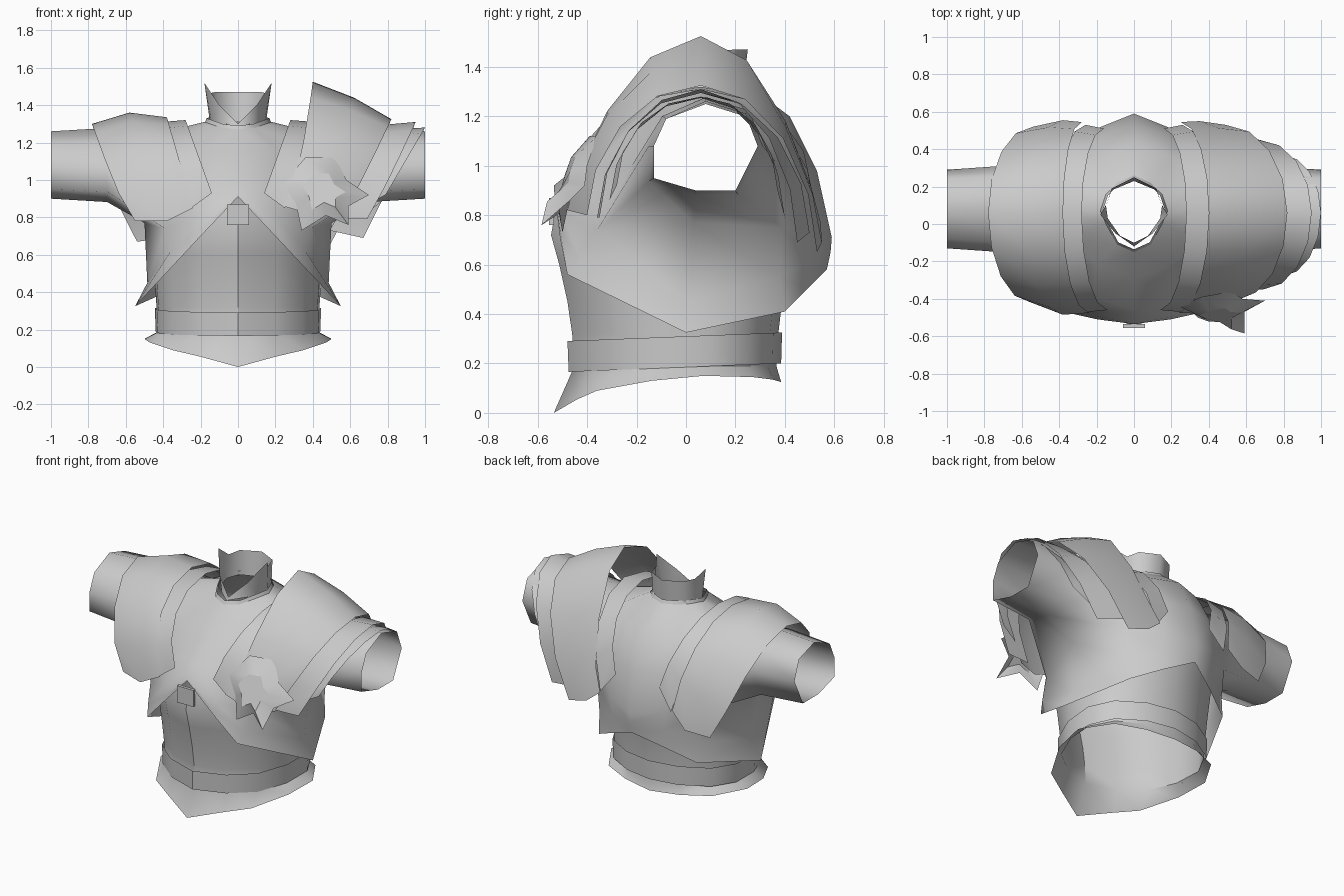
import bpy, bmesh, math
from mathutils import Vector

cube = bpy.data.objects.get("Cube")
if cube:
    bpy.data.objects.remove(cube, do_unlink=True)

grey = bpy.data.materials.new("plain_grey")
grey.use_nodes = True
tone = (0.6, 0.6, 0.6, 1)
grey.diffuse_color = tone
grey.node_tree.nodes["Principled BSDF"].inputs["Base Color"].default_value = tone


def add_grid(bm, rows, closed=False, skip=()):
    """Skin quads between rows of points, leaving out skipped cells."""
    verts = [[bm.verts.new(p) for p in row] for row in rows]
    count = len(rows[0])
    for i in range(len(rows) - 1):
        for j in range(count if closed else count - 1):
            if (i, j) in skip:
                continue
            k = (j + 1) % count
            bm.faces.new((verts[i][j], verts[i + 1][j], verts[i + 1][k], verts[i][k]))


def finish(bm, name, mirror=False, flip=False, angle=50):
    """Turn the mesh into a smooth shaded object."""
    bmesh.ops.remove_doubles(bm, verts=bm.verts, dist=0.0005)
    if flip:
        for v in bm.verts:
            v.co.x = -v.co.x
        bmesh.ops.reverse_faces(bm, faces=bm.faces)
    mesh = bpy.data.meshes.new(name)
    bm.to_mesh(mesh)
    bm.free()
    mesh.materials.append(grey)
    obj = bpy.data.objects.new(name, mesh)
    bpy.context.collection.objects.link(obj)
    bpy.ops.object.select_all(action="DESELECT")
    obj.select_set(True)
    bpy.context.view_layer.objects.active = obj
    if mirror:
        obj.modifiers.new("Mirror", "MIRROR")
        bpy.ops.object.modifier_apply(modifier="Mirror")
    bpy.ops.object.shade_smooth_by_angle(angle=math.radians(angle))
    return obj


def half_shell(name, rows, angle=50):
    """Mirrored shell; each row runs from the front centre to the back centre."""
    bm = bmesh.new()
    add_grid(bm, rows)
    return finish(bm, name, mirror=True, angle=angle)


def arch_plate(name, stations, mirror=False, flip=False, steps=8):
    """Plate arched over a shoulder; a station is its top, front and back
    points and how peaked its arch is."""
    rows = []
    for top, front, back, power in stations:
        top, front, back = Vector(top), Vector(front), Vector(back)
        row = []
        for s in range(steps + 1):
            a = math.pi * s / steps
            end = front if a <= math.pi / 2 else back
            rise = max(math.sin(a), 0)
            row.append((end.x + (top.x - end.x) * rise,
                        top.y + (end.y - top.y) * abs(math.cos(a)),
                        end.z + (top.z - end.z) * rise ** power))
        rows.append(row)
    bm = bmesh.new()
    add_grid(bm, rows)
    return finish(bm, name, mirror, flip)


# Chest shell with open armholes and sleeves
chest = [
    [(0, -.15, 1.27), (.09, -.11, 1.28), (.15, 0, 1.3), (.18, .07, 1.31),
     (.15, .16, 1.32), (.09, .22, 1.32), (0, .26, 1.32)],
    [(0, -.29, 1.14), (.2, -.22, 1.16), (.36, -.08, 1.19), (.42, .08, 1.25),
     (.36, .24, 1.2), (.2, .36, 1.19), (0, .42, 1.2)],
    [(0, -.46, .98), (.22, -.39, .97), (.41, -.22, 1), (.5, .08, 1),
     (.4, .36, 1.02), (.21, .47, .98), (0, .53, .98)],
    [(0, -.535, .92), (.2, -.495, .8), (.39, -.36, .74), (.5, .03, .77),
     (.38, .39, .75), (.2, .51, .75), (0, .59, .71)],
    [(0, -.535, .915), (.195, -.51, .74), (.36, -.43, .62), (.485, .01, .45),
     (.37, .38, .55), (.19, .5, .62), (0, .585, .65)],
    [(0, -.535, .91), (.19, -.51, .71), (.33, -.48, .56), (.55, 0, .325),
     (.36, .4, .41), (.18, .49, .5), (0, .57, .58)],
]
armhole = [chest[i][j] for i, j in
           ((1, 2), (1, 3), (1, 4), (2, 4), (3, 4), (3, 3), (3, 2), (2, 2))]
cuff = [(-.08, 1.19), (.08, 1.26), (.24, 1.21), (.29, 1.08),
        (.2, .9), (.04, .9), (-.13, .95), (-.13, 1.08)]
bm = bmesh.new()
add_grid(bm, chest, skip=((1, 2), (1, 3), (2, 2), (2, 3)))
sleeve = [armhole]
for x, grow in ((.7, 1.1), (1, 1)):
    sleeve.append([(x, .08 + (y - .08) * grow, 1.08 + (z - 1.08) * grow) for y, z in cuff])
add_grid(bm, sleeve, closed=True)
finish(bm, "chest_and_sleeves", mirror=True, angle=85)

# Waist with a ridge down the front, flaring into a pointed skirt
outline = [(0, -.475), (.2, -.41), (.35, -.29), (.43, -.1), (.44, .1),
           (.36, .25), (.19, .35), (0, .385)]
hem = [(0, -.535, 0), (.2, -.44, .055), (.35, -.36, .09), (.47, -.14, .13),
       (.5, .07, .15), (.38, .27, .145), (.2, .35, .135), (0, .385, .125)]
levels = ((.85, 1.02, 1.1), (.72, 1.04, 1.15), (.6, 1.03, 1.08), (.45, 1.01, 1.01),
          (.32, .99, .97), (.19, .97, .95))
half_shell("waist_and_skirt",
           [[(x * sx, y * sy, z) for x, y in outline] for z, sx, sy in levels] + [hem],
           angle=35)

# Belt, sloping slightly up to the back
half_shell("belt", [[(x * s, y * s, z + y * .04) for x, y in outline]
                    for z, s in ((.31, 1.01), (.185, 1))], angle=35)

# Neck lip and high collar with two points
half_shell("neck_lip", [[(x * s, .06 + (y - .06) * s, z + lift) for x, y, z in chest[0]]
                        for s, lift in ((.93, .02), (1.03, -.02))])
half_shell("collar", [
    [(0, -.1, 1.3), (.1, -.05, 1.4), (.18, .05, 1.52), (.145, .11, 1.465),
     (.12, .19, 1.47), (0, .25, 1.47)],
    [(0, -.12, 1.285), (.07, -.07, 1.3), (.14, .03, 1.3), (.15, .1, 1.31),
     (.12, .18, 1.31), (0, .23, 1.31)]])

# Straps over both shoulders
arch_plate("shoulder_strap", [
    ((.28, .06, 1.32), (.14, -.46, .93), (.16, .51, .9), 1),
    ((.41, .06, 1.31), (.25, -.47, .85), (.26, .53, .77), 1)], mirror=True)

# Plain dome on the right shoulder
arch_plate("right_pauldron", [
    ((.38, .06, 1.335), (.24, -.475, .85), (.28, .545, .79), 1),
    ((.58, .06, 1.36), (.38, -.485, .78), (.38, .555, .69), 1.1),
    ((.78, .06, 1.3), (.55, -.42, .78), (.54, .52, .67), 1.3)], flip=True)

# Tall plate and two smaller ones on the left shoulder
arch_plate("left_pauldron", [
    ((.4, .06, 1.525), (.24, -.475, .86), (.25, .545, .77), 1.75),
    ((.62, .06, 1.44), (.38, -.48, .82), (.35, .55, .69), 1.4),
    ((.82, .06, 1.325), (.55, -.4, .8), (.49, .53, .65), 1.1)])
arch_plate("left_middle_plate", [
    ((.78, .06, 1.295), (.53, -.36, .79), (.49, .5, .73), 1.1),
    ((.95, .06, 1.31), (.69, -.35, .79), (.67, .45, .69), 1.1)])
arch_plate("left_outer_plate", [
    ((.9, .06, 1.275), (.67, -.31, .86), (.64, .4, .79), 1.1),
    ((1, .06, 1.28), (.79, -.28, .92), (.79, .37, .9), 1)])

# Spiked ornament on the left front
rim = [(.24, -.44, .98), (.36, -.39, 1.12), (.52, -.36, 1.12), (.58, -.4, 1), (.7, -.41, .92),
       (.59, -.47, .86), (.59, -.585, .76), (.47, -.51, .81), (.34, -.5, .73), (.31, -.47, .87)]
peak = Vector((.45, -.5, .95))
crown = [peak.lerp(Vector(p), .5) + Vector((0, -.02, 0)) for p in rim]
bm = bmesh.new()
add_grid(bm, [rim, crown], closed=True)
bm.faces.new([bm.verts.new(p) for p in crown])
bmesh.ops.recalc_face_normals(bm, faces=bm.faces)
finish(bm, "spiked_ornament", angle=80)

# Small clasp below the chest
bm = bmesh.new()
bmesh.ops.create_cube(bm, size=1)
for v in bm.verts:
    v.co = (v.co.x * .12, -.545 + v.co.y * .02, .815 + v.co.z * .11)
finish(bm, "clasp", angle=30)
